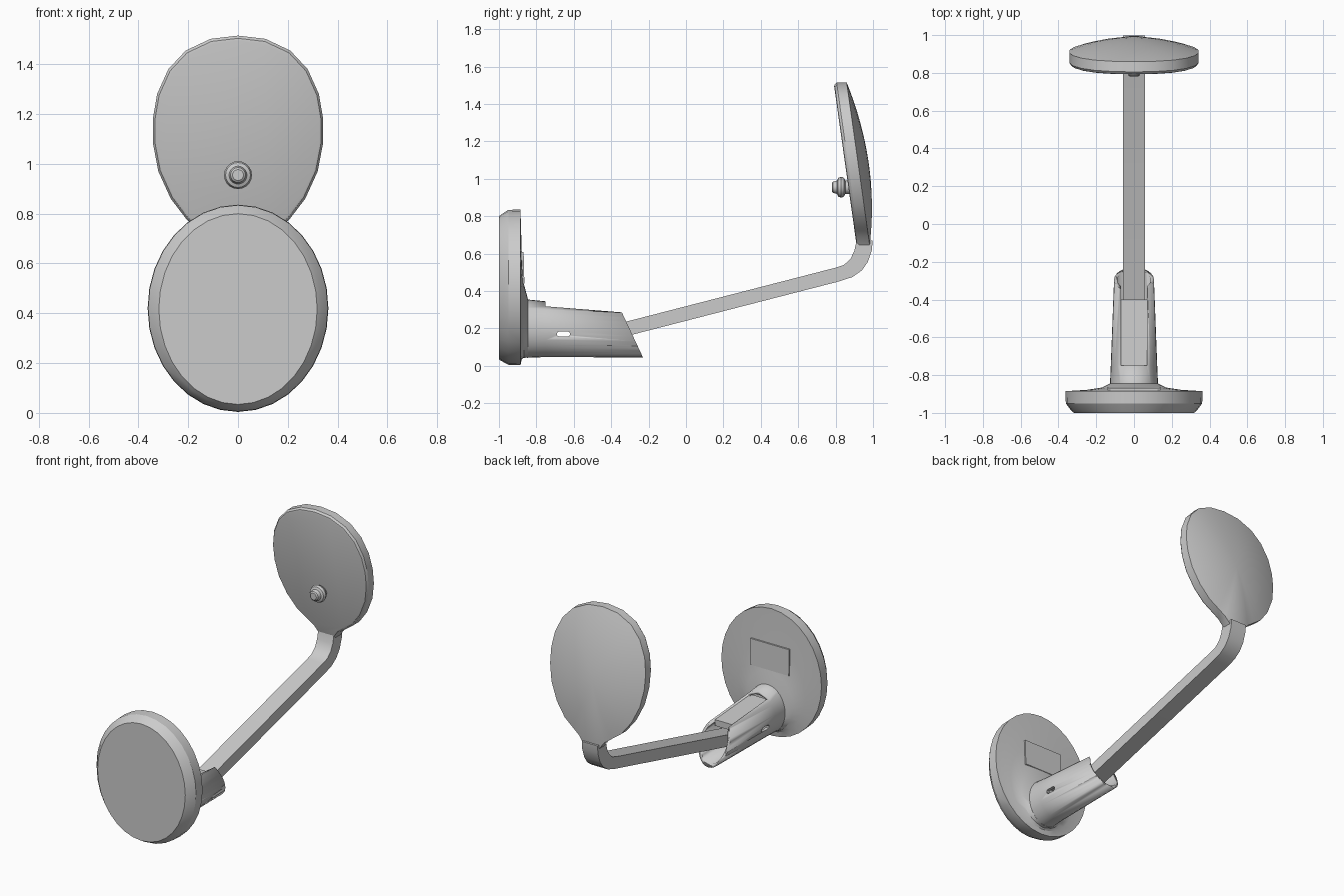
import bpy, math
from math import sin, cos, pi

if "Cube" in bpy.data.objects:
    bpy.data.objects.remove(bpy.data.objects["Cube"])


def make(name, verts, faces, angle=30):
    me = bpy.data.meshes.new(name)
    me.from_pydata(verts, [], faces)
    ob = bpy.data.objects.new(name, me)
    bpy.context.collection.objects.link(ob)
    activate(ob)
    bpy.ops.object.mode_set(mode='EDIT')
    bpy.ops.mesh.select_all(action='SELECT')
    bpy.ops.mesh.normals_make_consistent(inside=False)
    bpy.ops.object.mode_set(mode='OBJECT')
    bpy.ops.object.shade_smooth_by_angle(angle=math.radians(angle))
    return ob


def activate(ob):
    bpy.ops.object.select_all(action='DESELECT')
    ob.select_set(True)
    bpy.context.view_layer.objects.active = ob


def bridge(name, rings):
    """Closed solid skinned over rings with equal point counts."""
    n = len(rings[0])
    verts = [p for r in rings for p in r]
    faces = [(k * n + i, k * n + (i + 1) % n, (k + 1) * n + (i + 1) % n, (k + 1) * n + i)
             for k in range(len(rings) - 1) for i in range(n)]
    faces += [tuple(range(n)), tuple(range(len(verts) - n, len(verts)))]
    return make(name, verts, faces)


def loft(name, sections, n=32):
    """Ellipses facing y: (y, centre z, half width, half height)."""
    return bridge(name, [[(rx * sin(2 * pi * i / n), y, cz + rz * cos(2 * pi * i / n))
                          for i in range(n)] for y, cz, rx, rz in sections])


def prism(name, profile, half):
    """Side (y, z) profile extruded across x."""
    return bridge(name, [[(x, y, z) for y, z in profile] for x in (-half, half)])


def cut(ob, cutter):
    activate(ob)
    m = ob.modifiers.new("cut", 'BOOLEAN')
    m.operation, m.solver, m.object = 'DIFFERENCE', 'EXACT', cutter
    bpy.ops.object.modifier_apply(modifier=m.name)
    bpy.data.objects.remove(cutter)


def pill(y, z, half_y, half_z, n=5):
    pts = []
    for side in (1, -1):
        for i in range(n):
            a = -pi / 2 + pi * i / (n - 1)
            pts.append((y + side * (half_y - half_z + half_z * cos(a)), z + side * half_z * sin(a)))
    return pts


# front pad: chamfered oval that flares into the socket behind it
loft("front_pad", [(-1.0, 0.417, 0.318, 0.383), (-0.985, 0.418, 0.335, 0.393),
                   (-0.95, 0.42, 0.361, 0.414), (-0.885, 0.42, 0.363, 0.416),
                   (-0.878, 0.32, 0.25, 0.285), (-0.866, 0.24, 0.17, 0.195),
                   (-0.845, 0.2, 0.128, 0.157)])

# shallow raised panel on the back of the pad
prism("pad_panel", [(-0.90, 0.61), (-0.868, 0.61), (-0.864, 0.44), (-0.90, 0.42)], 0.14)

# hollow socket with slanted mouth, top slot and side holes
socket = loft("socket", [(-0.87, 0.2, 0.128, 0.157), (-0.75, 0.196, 0.123, 0.149),
                         (-0.2, 0.178, 0.102, 0.133)])
cut(socket, loft("bore", [(-0.8, 0.197, 0.104, 0.130), (-0.1, 0.176, 0.082, 0.112)]))
cut(socket, prism("mouth", [(-0.443, 0.5), (-0.162, -0.1), (0.1, -0.1), (0.1, 0.5)], 0.3))
cut(socket, prism("slot", [(-0.75, 0.22), (0.1, 0.22), (0.1, 0.5), (-0.75, 0.5)], 0.07))
cut(socket, prism("side_holes", pill(-0.655, 0.17, 0.036, 0.014), 0.3))

# flat cover lying in the slot
prism("slot_cover", [(-0.77, 0.30), (-0.4, 0.275), (-0.4, 0.235), (-0.77, 0.255)], 0.071)

# bent arm
prism("arm", [(-0.5, 0.19), (0.80, 0.525), (0.845, 0.54), (0.88, 0.573), (0.90, 0.615),
              (0.912, 0.67), (0.998, 0.67), (0.994, 0.62), (0.972, 0.555), (0.94, 0.51),
              (0.89, 0.475), (0.82, 0.452), (-0.5, 0.112)], 0.057)

# rear disc: teardrop rim, flat leaning front, domed back
half = [(0.057, 0.645), (0.09, 0.69), (0.14, 0.727), (0.205, 0.775), (0.27, 0.86),
        (0.32, 0.97), (0.341, 1.08), (0.342, 1.18), (0.325, 1.28), (0.28, 1.38),
        (0.21, 1.455), (0.11, 1.502)]
outline = half + [(0, 1.515)] + [(-x, z) for x, z in reversed(half)]


def disc_ring(s, depth):
    ring = []
    for x, z in outline:
        zz = 1.08 + (z - 1.08) * s
        ring.append((x * s, 0.79 + (1.51 - zz) * 0.141 + depth, zz))
    return ring


bridge("rear_disc", [disc_ring(0.95, 0), disc_ring(0.975, 0.003), disc_ring(1, 0.016),
                     disc_ring(1, 0.07)] +
       [disc_ring(s, 0.07 + 0.057 * (1 - s * s)) for s in (0.92, 0.8, 0.65, 0.5, 0.35, 0.2, 0.07)])

# stepped knob on the disc front
loft("knob", [(0.78, 0.955, 0.022, 0.022), (0.786, 0.955, 0.03, 0.03),
              (0.808, 0.955, 0.036, 0.036), (0.814, 0.955, 0.05, 0.05),
              (0.83, 0.955, 0.056, 0.056), (0.845, 0.955, 0.05, 0.05),
              (0.852, 0.955, 0.036, 0.036), (0.885, 0.955, 0.036, 0.036)], 20)
